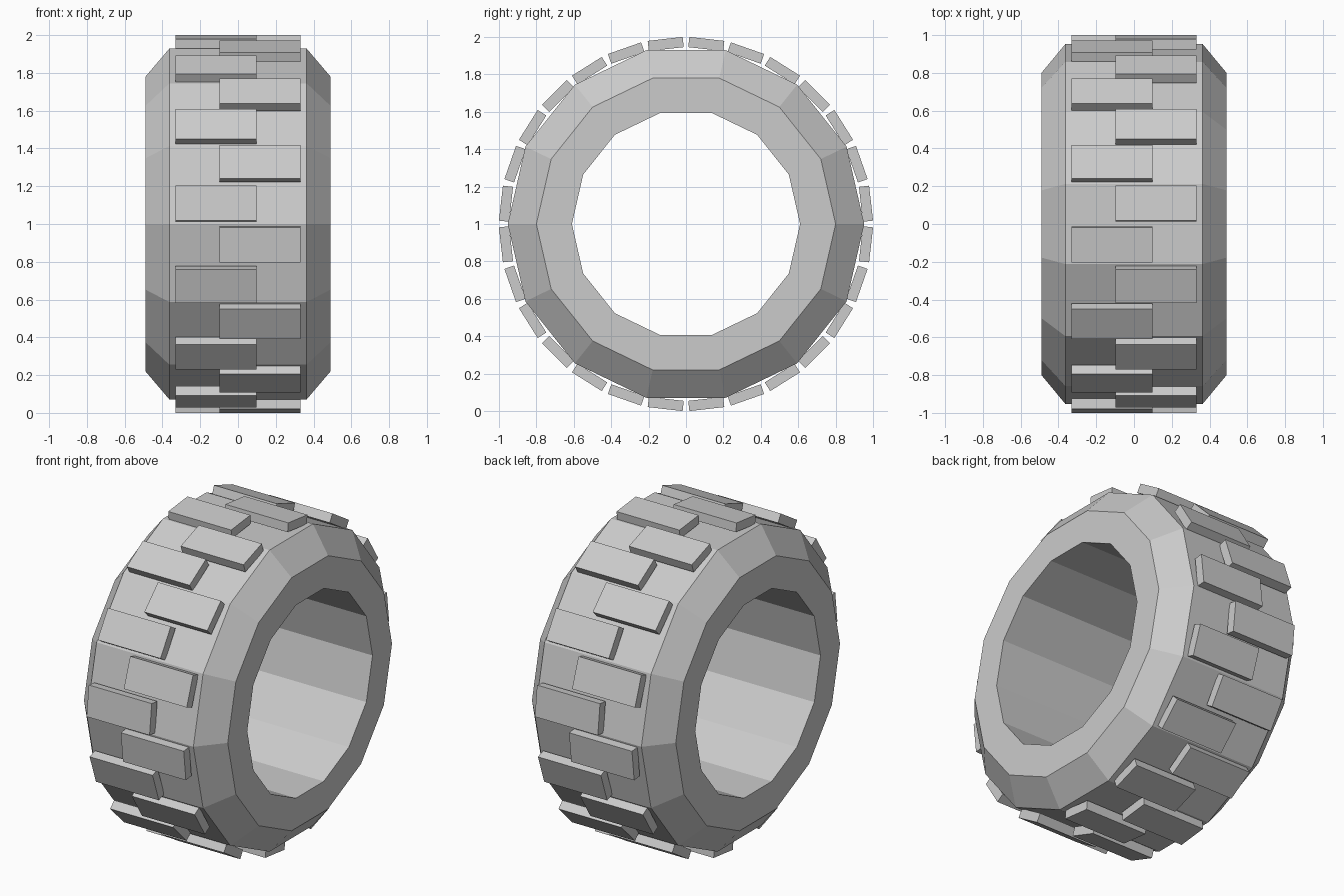
import bpy, bmesh
from math import sin, cos, pi

if "Cube" in bpy.data.objects:
    bpy.data.objects.remove(bpy.data.objects["Cube"])

CENTRE_Z = 1.0


def ring_point(x, radius, angle):
    # angle 0 is the front (-y), turning upwards
    return (x, -radius * cos(angle), CENTRE_Z + radius * sin(angle))


def finish(bm, name):
    bmesh.ops.recalc_face_normals(bm, faces=bm.faces[:])
    mesh = bpy.data.meshes.new(name)
    bm.to_mesh(mesh)
    bm.free()
    obj = bpy.data.objects.new(name, mesh)
    bpy.context.collection.objects.link(obj)
    return obj


# Tyre body: closed cross-section swept round 14 sides
SIDES = 14
half = [(0.49, 0.61), (0.49, 0.80), (0.363, 0.953)]
profile = half + [(-x, r) for x, r in reversed(half)]
bm = bmesh.new()
rings = [[bm.verts.new(ring_point(x, r, 2 * pi * i / SIDES)) for x, r in profile]
         for i in range(SIDES)]
n = len(profile)
for i in range(SIDES):
    a, b = rings[i], rings[(i + 1) % SIDES]
    for j in range(n):
        k = (j + 1) % n
        bm.faces.new((a[j], a[k], b[k], b[j]))
finish(bm, "tyre_body")

# Tread blocks: 28 staggered boxes, alternating left and right
BLOCKS = 28
R_IN, R_OUT, HALF_LEN = 0.941, 0.9958, 0.094
bm = bmesh.new()
for i in range(BLOCKS):
    ang = 2 * pi * (i + 0.5) / BLOCKS
    x0, x1 = (-0.332, 0.097) if i % 2 == 0 else (-0.099, 0.33)
    ends = []
    for x in (x0, x1):
        corners = []
        for r, t in ((R_IN, -1), (R_OUT, -1), (R_OUT, 1), (R_IN, 1)):
            px, py, pz = ring_point(x, r, ang)
            h = t * HALF_LEN
            corners.append(bm.verts.new((px, py + h * sin(ang), pz + h * cos(ang))))
        ends.append(corners)
    a, b = ends
    bm.faces.new(a)
    bm.faces.new(b[::-1])
    for j in range(4):
        k = (j + 1) % 4
        bm.faces.new((a[j], b[j], b[k], a[k]))
finish(bm, "tread_blocks")
